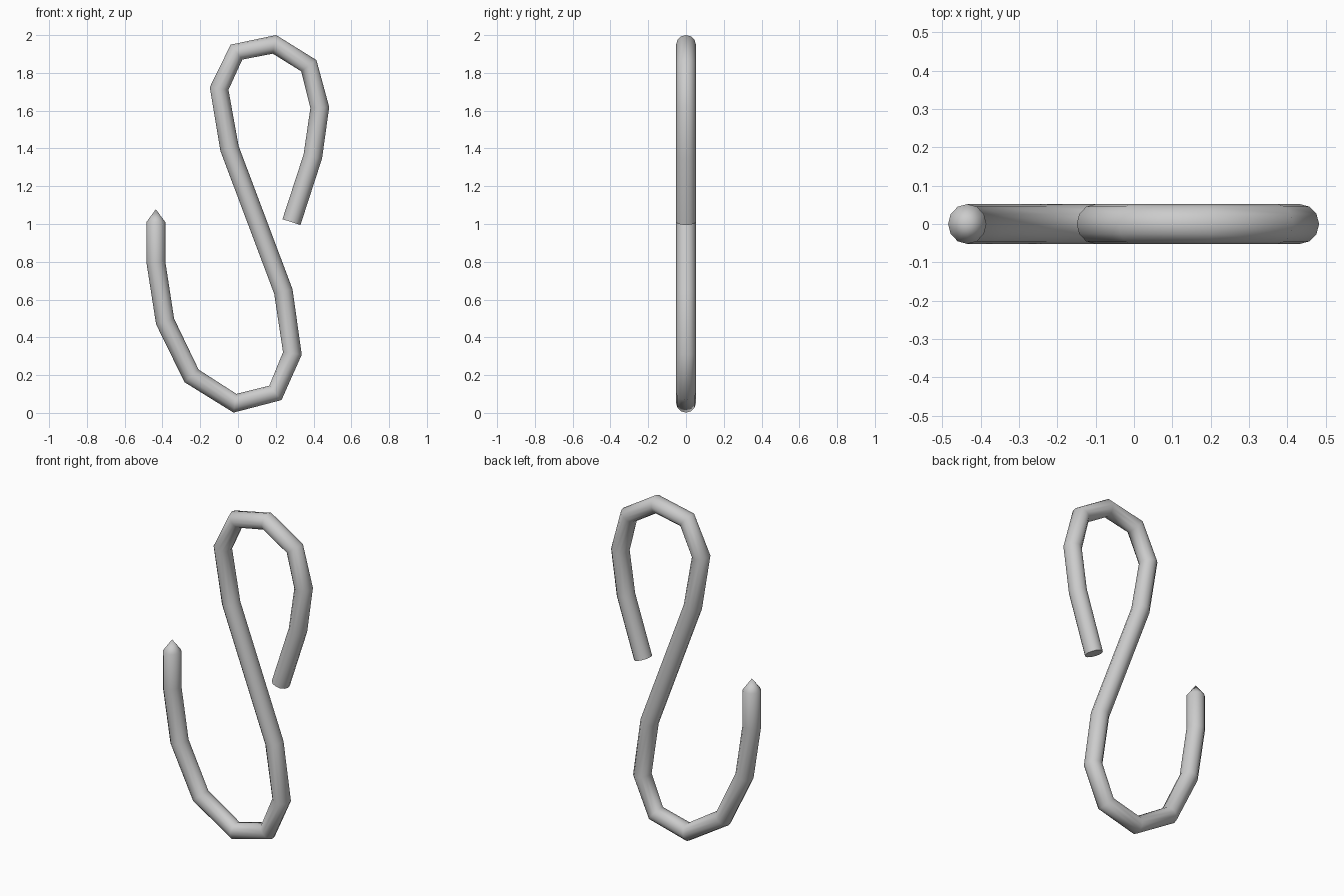
import bpy, bmesh, math
from mathutils import Vector

if "Cube" in bpy.data.objects:
    bpy.data.objects.remove(bpy.data.objects["Cube"])

SIDES = 12
R_PLANE, R_Y = 0.05, 0.052

# Centre line of the bent rod (x, z), from pointed end to blunt end
PATH = [(-0.435, 1.01), (-0.435, 0.80), (-0.386, 0.484), (-0.246, 0.196),
        (-0.016, 0.051), (0.198, 0.106), (0.288, 0.315), (0.240, 0.643),
        (-0.045, 1.40), (-0.100, 1.717), (-0.008, 1.91), (0.193, 1.951),
        (0.375, 1.838), (0.433, 1.616), (0.396, 1.357), (0.283, 1.01)]
TIP = (-0.435, 0, 1.078)

pts = [Vector((x, 0, z)) for x, z in PATH]
bm = bmesh.new()


def ring(i):
    """Cross-section facing along the bisector of the neighbouring segments."""
    t = Vector()
    if i > 0:
        t += (pts[i] - pts[i - 1]).normalized()
    if i < len(pts) - 1:
        t += (pts[i + 1] - pts[i]).normalized()
    t.normalize()
    side = Vector((t.z, 0, -t.x))
    out = []
    for k in range(SIDES):
        a = 2 * math.pi * k / SIDES
        out.append(bm.verts.new(pts[i] + side * R_PLANE * math.cos(a)
                                + Vector((0, R_Y * math.sin(a), 0))))
    return out


# Rod body
rings = [ring(i) for i in range(len(pts))]
for a, b in zip(rings, rings[1:]):
    for k in range(SIDES):
        n = (k + 1) % SIDES
        bm.faces.new((a[k], a[n], b[n], b[k]))

# Pointed end and flat end
tip = bm.verts.new(TIP)
for k in range(SIDES):
    bm.faces.new((tip, rings[0][(k + 1) % SIDES], rings[0][k]))
bm.faces.new(rings[-1])
bmesh.ops.recalc_face_normals(bm, faces=bm.faces)

mesh = bpy.data.meshes.new("s_hook")
bm.to_mesh(mesh)
bm.free()
hook = bpy.data.objects.new("s_hook", mesh)
bpy.context.collection.objects.link(hook)
bpy.context.view_layer.objects.active = hook
hook.select_set(True)
bpy.ops.object.shade_smooth_by_angle(angle=math.radians(60))
